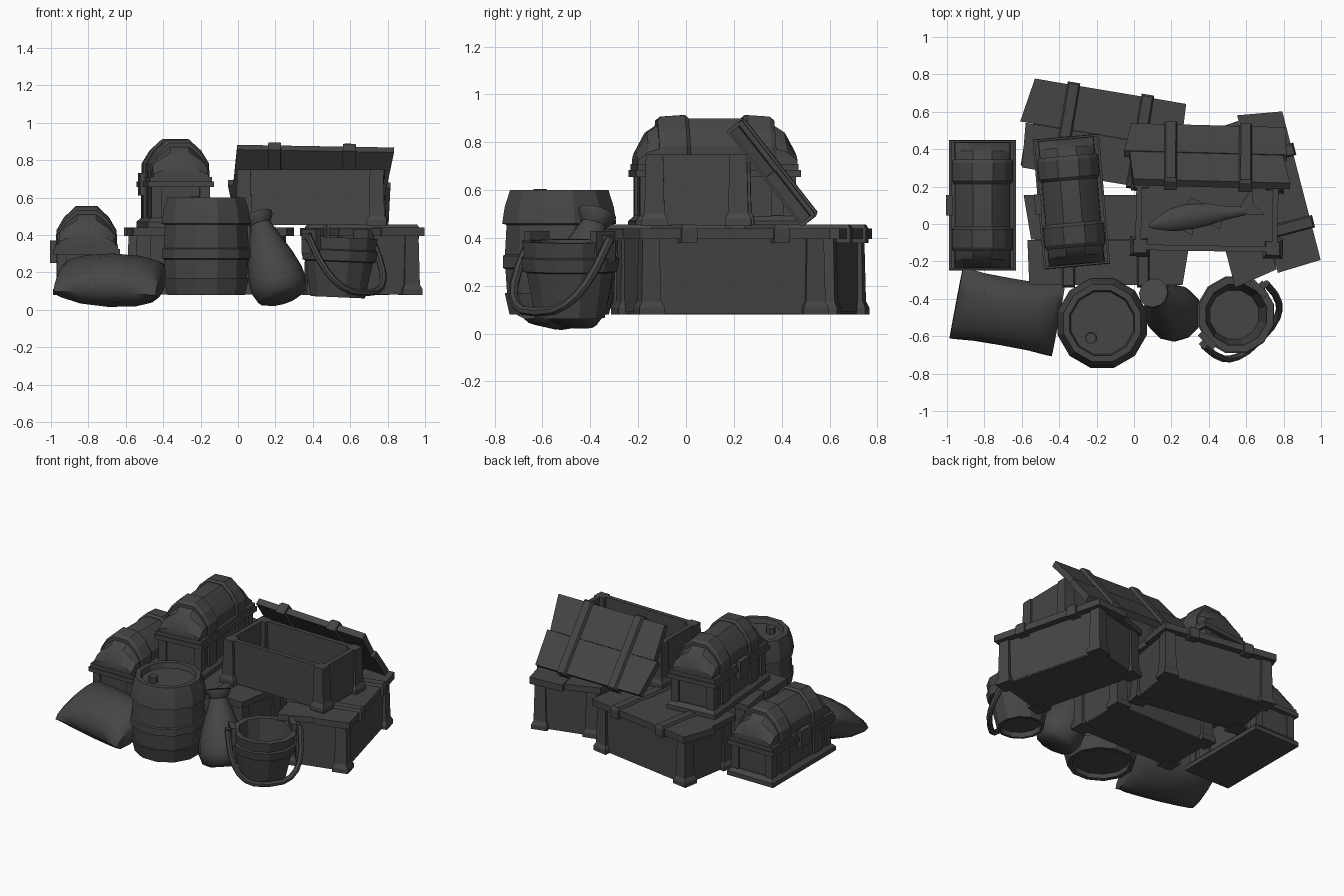
import bpy, bmesh
from math import sin, cos, pi, radians
from mathutils import Vector, Matrix

if "Cube" in bpy.data.objects:
    bpy.data.objects.remove(bpy.data.objects["Cube"])

dark = bpy.data.materials.new("dark_grey")
dark.diffuse_color = (.06, .06, .06, 1)
dark.use_nodes = True
dark.node_tree.nodes["Principled BSDF"].inputs["Base Color"].default_value = dark.diffuse_color


def loft(bm, rings):
    """Skin a list of equal-length rings and cap both ends."""
    rv = [[bm.verts.new(p) for p in r] for r in rings]
    n = len(rv[0])
    for a, b in zip(rv, rv[1:]):
        for i in range(n):
            bm.faces.new((a[i], a[(i + 1) % n], b[(i + 1) % n], b[i]))
    bm.faces.new(rv[0])
    bm.faces.new(rv[-1])


def prism(bm, pts, z0, z1):
    loft(bm, [[(x, y, z) for x, y in pts] for z in (z0, z1)])


def rect(cx, cy, hx, hy):
    return [(cx - hx, cy - hy), (cx + hx, cy - hy), (cx + hx, cy + hy), (cx - hx, cy + hy)]


def box(bm, cx, cy, hx, hy, z0, z1):
    prism(bm, rect(cx, cy, hx, hy), z0, z1)


def circle(r, z, n):
    return [(r * cos(2 * pi * (i + .5) / n), r * sin(2 * pi * (i + .5) / n), z) for i in range(n)]


def lathe(bm, profile, n=12):
    loft(bm, [circle(r, z, n) for r, z in profile])


def finish(name, bm, mat=Matrix(), smooth=0):
    bmesh.ops.recalc_face_normals(bm, faces=bm.faces)
    me = bpy.data.meshes.new(name)
    bm.to_mesh(me)
    bm.free()
    me.materials.append(dark)
    ob = bpy.data.objects.new(name, me)
    bpy.context.collection.objects.link(ob)
    ob.matrix_world = mat
    if smooth:
        bpy.ops.object.select_all(action='DESELECT')
        ob.select_set(True)
        bpy.context.view_layer.objects.active = ob
        bpy.ops.object.shade_smooth_by_angle(angle=radians(smooth))
    return ob


def place(x, y, z, rz=0, rx=0, ry=0):
    return (Matrix.Translation((x, y, z)) @ Matrix.Rotation(radians(rz), 4, 'Z')
            @ Matrix.Rotation(radians(ry), 4, 'Y') @ Matrix.Rotation(radians(rx), 4, 'X'))


SIGNS = [(sx, sy) for sx in (-1, 1) for sy in (-1, 1)]


# crates: walls, floor, flared corner posts
def crate_body(name, mat, h=.32, floor=.03):
    bm = bmesh.new()
    for s in (-1, 1):
        box(bm, 0, s * .18, .37, .015, .01, h)
        box(bm, s * .365, 0, .015, .18, .01, h)
    box(bm, 0, 0, .378, .193, .002, floor)
    for sx, sy in SIGNS:
        prof = [(.054, 0), (.054, .03), (.042, .055), (.036, h)]
        loft(bm, [[(x, y, z) for x, y in rect(sx * .355, sy * .175, r, r)] for r, z in prof])
    finish(name, bm, mat)


# plank lid with two straps, local z = 0 is its underside
def crate_lid(name, mat):
    bm = bmesh.new()
    prism(bm, [(-.45, .001), (.42, .001), (.41, .24), (-.41, .24)], 0, .045)
    prism(bm, [(-.40, -.24), (.44, -.24), (.40, -.001), (-.42, -.001)], 0, .042)
    for x in (-.2, .2):
        loft(bm, [[(px, py, z) for px, py in rect(x, 0, w, hy)]
                  for w, hy, z in ((.034, .255, -.015), (.034, .255, .045), (.026, .245, .062))])
    finish(name, bm, mat)


for name, x, y, rot in (("back_crate", -.165, .473, -9.5), ("front_crate", -.15, -.085, 180),
                        ("right_crate", .663, .145, -75.5)):
    crate_body(name + "_body", place(x, y, .08, rot))
    crate_lid(name + "_lid", place(x, y, .395, rot))
crate_body("open_crate_body", place(.39, .05, .45, -1), h=.3, floor=.1)
crate_lid("open_crate_lid", place(.395, .345, .66, -1.5, rx=-52, ry=1))


# domed chests
def arch(y, k=1, o=0):
    half = [(.15 + o, .26), (.147 + o, .26 + .085 * k),
            (.108 + o * .8, .26 + (.147 + o * .6) * k), (.05 + o * .5, .26 + (.2 + o) * k)]
    return [(x, y, z) for x, z in half] + [(-x, y, z) for x, z in reversed(half)]


def chest(name, mat):
    bm = bmesh.new()
    loft(bm, [[(x, y, z) for x, y in rect(0, 0, .178 - d, .348 - d)]
              for d, z in ((0, 0), (0, .03), (.025, .055))])
    box(bm, 0, 0, .145, .315, .05, .23)
    for sx, sy in SIGNS:
        box(bm, sx * .13, sy * .3, .027, .027, .05, .23)
        box(bm, sx * .14, sy * .18, .02, .045, .05, .225)
    box(bm, 0, 0, .178, .346, .215, .245)
    box(bm, 0, 0, .168, .338, .245, .27)
    box(bm, -.178, 0, .017, .055, .17, .29)
    finish(name + "_base", bm, mat)
    bm = bmesh.new()
    ends = [(.335, .28), (.29, .7), (.22, .93), (.1, 1)]
    loft(bm, [arch(-y, k) for y, k in ends] + [arch(y, k) for y, k in reversed(ends)])
    finish(name + "_lid", bm, mat, 30)
    bm = bmesh.new()
    for s in (-1, 1):
        loft(bm, [arch(s * .115, 1, .002), arch(s * .13, 1, .014),
                  arch(s * .225, .97, .014), arch(s * .245, .93, .006)])
    finish(name + "_bands", bm, mat)


chest("left_chest", place(-.81, .1, .08))
chest("upper_chest", place(-.335, .12, .44, 5))

# barrel with hoops, sunken top and stopper
bm = bmesh.new()
lathe(bm, [(.18, .11), (.185, .08), (.215, .08), (.236, .17), (.226, .17), (.233, .27), (.244, .275),
           (.244, .325), (.235, .33), (.228, .455), (.247, .46), (.236, .53), (.213, .6),
           (.18, .6), (.172, .565)])
finish("barrel", bm, place(-.17, -.53, 0), 25)
bm = bmesh.new()
lathe(bm, [(.033, .55), (.03, .605)], 8)
finish("barrel_stopper", bm, place(-.23, -.61, 0))

# leaning tied sack
bm = bmesh.new()
lathe(bm, [(.09, 0), (.132, .02), (.152, .08), (.148, .15), (.124, .245), (.088, .345),
           (.064, .415), (.056, .435), (.08, .475), (.08, .493), (.05, .496)], 12)
a, b = Vector((.24, -.505, .055)), Vector((.1, -.365, .52))
finish("tied_sack", bm, Matrix.Translation(a) @ (b - a).to_track_quat('Z', 'Y').to_matrix().to_4x4(), 50)

# plump sack lying in front of the left chest
bm = bmesh.new()
rings = []
for x, k, w in ((-.275, .4, 1.0), (-.24, .68, .99), (-.15, .95, .95), (0, 1.08, .94),
                (.15, 1, .95), (.24, .75, .99), (.28, .45, 1.0)):
    rings.append([(x, .205 * w * cos(t * pi / 6), .125 * k * sin(t * pi / 6)) for t in range(12)])
loft(bm, rings)
finish("lying_sack", bm, place(-.68, -.47, .158, -10, rx=20, ry=2), 50)

# bucket: staves, hoop, ears, fallen handle
BX, BY = .54, -.485
bm = bmesh.new()
lathe(bm, [(.13, .1), (.132, .065), (.15, .065), (.187, .255), (.203, .26), (.212, .315), (.198, .32),
           (.207, .385), (.168, .385), (.135, .14)])
finish("bucket", bm, place(BX - .01, BY, .002, ry=2.5), 25)
bm = bmesh.new()
for s in (-1, 1):
    box(bm, s * .195, 0, .018, .055, .3, .43)
    box(bm, s * .222, 0, .018, .02, .375, .41)
finish("bucket_ears", bm, place(BX - .01, BY, 0, 45))
bm = bmesh.new()
rings = []
N, C = 12, 7


def bail(t):
    c, d = cos(t), max(sin(t), 0) ** .7
    u = -.235 * .707 * (abs(c) ** .7) * (1 if c > 0 else -1)
    return Vector((BX + u + .135 * d, BY + u - .135 * d, .395 - .305 * d))


side = Vector((.66, -.66, .35)).normalized()
for i in range(N + 1):
    t = pi * i / N
    tan = (bail(min(t + .05, pi)) - bail(max(t - .05, 0))).normalized()
    n1 = (side - tan * side.dot(tan)).normalized()
    n2 = tan.cross(n1)
    rings.append([bail(t) + .019 * (n1 * cos(2 * pi * j / C) + n2 * sin(2 * pi * j / C)) for j in range(C)])
loft(bm, rings)
finish("bucket_handle", bm, smooth=50)

# fish inside the open crate
bm = bmesh.new()
loft(bm, [[(x, r * cos(t * pi / 4) + .012 * sin(x * 8), .6 * r * sin(t * pi / 4)) for t in range(8)]
          for x, r in ((0, .008), (.04, .03), (.12, .06), (.22, .07), (.33, .058),
                       (.43, .034), (.52, .022))])
prism(bm, [(.5, .02), (.58, .11), (.57, .02), (.62, -.05), (.5, -.024)], -.008, .008)
prism(bm, [(.2, .06), (.25, .11), (.33, .05)], -.005, .005)
prism(bm, [(.3, -.03), (.37, -.085), (.4, -.02)], -.005, .005)
prism(bm, [(.15, -.04), (.22, -.09), (.23, -.04)], -.005, .005)
finish("fish", bm, place(.08, -.01, .59, 10), 50)
